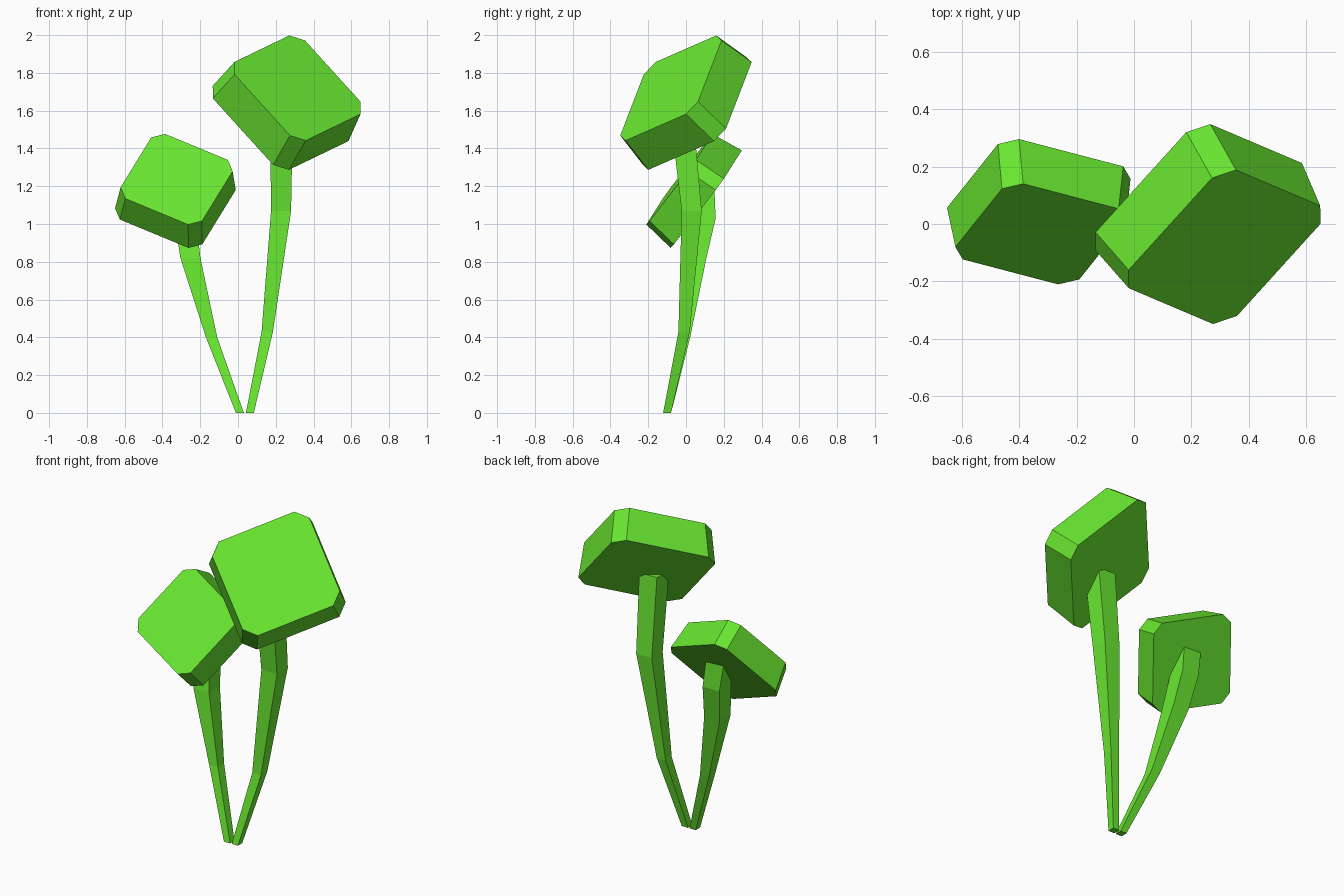
import bpy
from mathutils import Vector

if "Cube" in bpy.data.objects:
    bpy.data.objects.remove(bpy.data.objects["Cube"])

green = bpy.data.materials.new("green")
green.diffuse_color = (0.14, 0.8, 0.03, 1)
green.use_nodes = True
green.node_tree.nodes["Principled BSDF"].inputs["Base Color"].default_value = green.diffuse_color


def loft(name, rings):
    """Flat-faced object skinned through equal-sized rings, capped at both ends."""
    n = len(rings[0])
    verts = [p for ring in rings for p in ring]
    faces = [list(range(n))[::-1], [len(verts) - n + i for i in range(n)]]
    for r in range(len(rings) - 1):
        for i in range(n):
            j = (i + 1) % n
            faces.append([r * n + i, r * n + j, (r + 1) * n + j, (r + 1) * n + i])
    mesh = bpy.data.meshes.new(name)
    mesh.from_pydata(verts, [], faces)
    mesh.materials.append(green)
    obj = bpy.data.objects.new(name, mesh)
    bpy.context.collection.objects.link(obj)
    # consistent outward normals
    import bmesh
    bm = bmesh.new()
    bm.from_mesh(mesh)
    bmesh.ops.recalc_face_normals(bm, faces=bm.faces)
    bm.to_mesh(mesh)
    bm.free()
    return obj


def head(name, center, e1, e2, half_front, half_back, depth, cut):
    """Tilted square slab with cut corners, slightly wider at the back."""
    u = Vector(e1).normalized()
    v = Vector(e2).normalized()
    back = u.cross(v).normalized()
    v = back.cross(u)

    def ring(c, s):
        t = s - cut
        outline = [(-t, -s), (t, -s), (s, -t), (s, t),
                   (t, s), (-t, s), (-s, t), (-s, -t)]
        return [c + u * a + v * b for a, b in outline]

    c = Vector(center)
    loft(name, [ring(c, half_front), ring(c + back * depth, half_back)])


def stem(name, joints):
    """Square stalk through (x, y, z, half width) joints."""
    loft(name, [[Vector((x + a * h, y + b * h, z))
                 for a, b in ((-1, -1), (1, -1), (1, 1), (-1, 1))]
                for x, y, z, h in joints])


# Large flower head and its stalk
head("large_head", (0.315, -0.08, 1.72), (0.639, 0.705, 0.308),
     (0.647, -0.274, -0.713), 0.292, 0.312, 0.214, 0.065)
stem("large_stem", [(0.063, -0.10, 0, 0.021), (0.155, -0.01, 0.43, 0.03),
                    (0.228, 0.03, 1.07, 0.053), (0.23, -0.02, 1.55, 0.06)])

# Small flower head and its stalk
head("small_head", (-0.325, -0.035, 1.237), (0.438, 0.548, 0.712),
     (0.905, -0.226, -0.36), 0.24, 0.257, 0.177, 0.055)
stem("small_stem", [(0.01, -0.10, 0, 0.021), (-0.14, -0.008, 0.4, 0.03),
                    (-0.252, 0.055, 0.82, 0.053), (-0.28, 0.10, 1.03, 0.057),
                    (-0.30, 0.09, 1.19, 0.06)])
